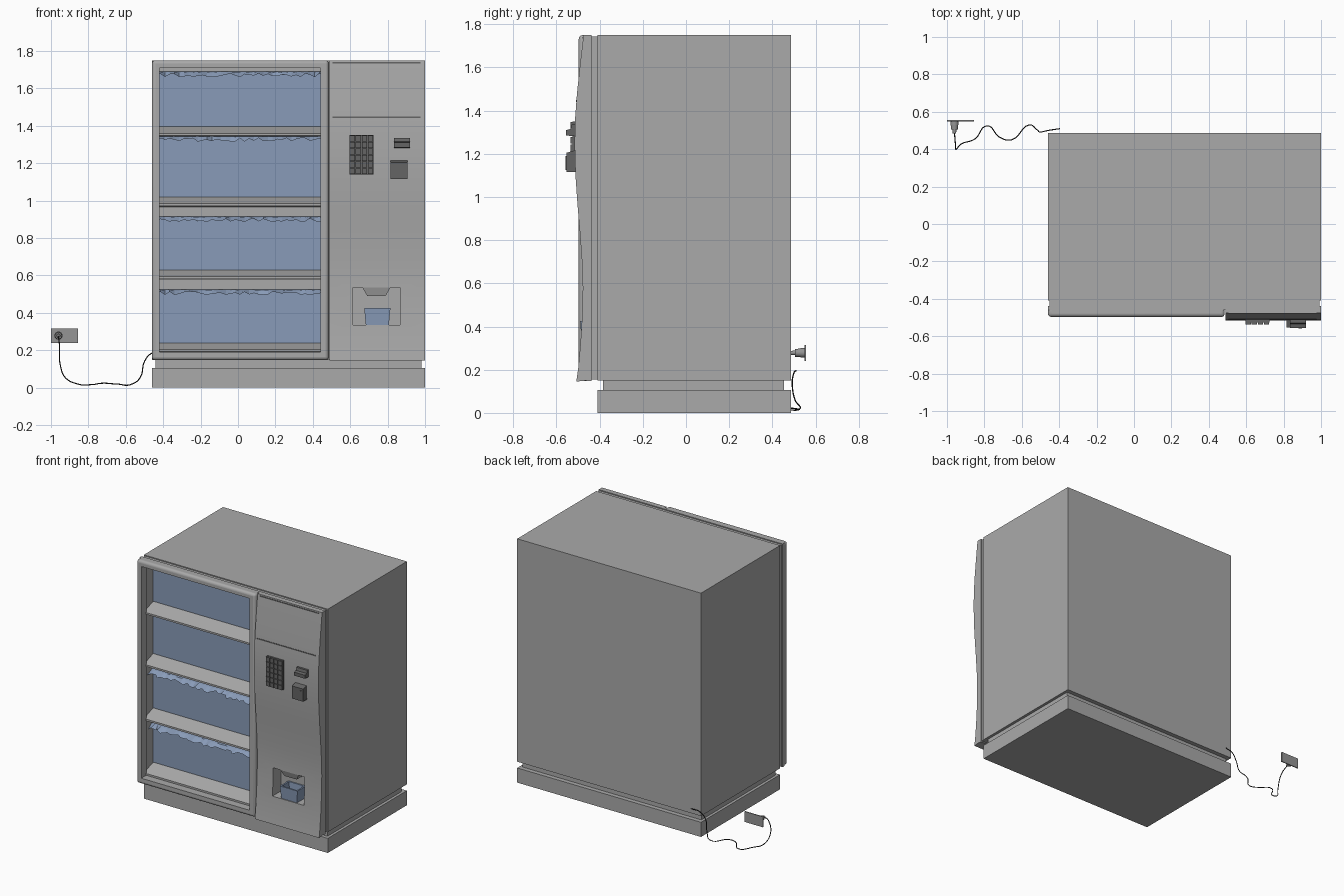
import bpy, bmesh, random
from mathutils import Vector

random.seed(4)
old = bpy.data.objects.get("Cube")
if old:
    bpy.data.objects.remove(old, do_unlink=True)


def material(name, r, g, b):
    m = bpy.data.materials.new(name)
    m.use_nodes = True
    m.diffuse_color = (r, g, b, 1)
    m.node_tree.nodes["Principled BSDF"].inputs["Base Color"].default_value = (r, g, b, 1)
    return m


GREY = material("cabinet grey", 0.4, 0.4, 0.4)
BLUE = material("ice blue", 0.25, 0.33, 0.48)
DARK = material("dark grey", 0.13, 0.13, 0.13)
PLATE = material("socket grey", 0.3, 0.3, 0.3)
BLACK = material("cord black", 0.02, 0.02, 0.02)


def finish(name, bm, mat):
    bmesh.ops.recalc_face_normals(bm, faces=bm.faces)
    me = bpy.data.meshes.new(name)
    bm.to_mesh(me)
    bm.free()
    ob = bpy.data.objects.new(name, me)
    bpy.context.collection.objects.link(ob)
    if mat:
        me.materials.append(mat)
    return ob


def box(name, x, y, z, mat, taper=1.0):
    """Box from (min, max) pairs; taper scales the bottom face."""
    bm = bmesh.new()
    bmesh.ops.create_cube(bm, size=1)
    for v in bm.verts:
        k = taper if v.co.z < 0 else 1
        v.co = [(a + b) / 2 + c * s * (b - a)
                for (a, b), c, s in zip((x, y, z), v.co, (k, k, 1))]
    return finish(name, bm, mat)


def prism(name, profile, x0, x1, mat):
    """Extrude a (y, z) profile along x."""
    bm = bmesh.new()
    f = bm.faces.new([bm.verts.new((x0, y, z)) for y, z in profile])
    ext = bmesh.ops.extrude_face_region(bm, geom=[f])["geom"]
    bmesh.ops.translate(bm, vec=(x1 - x0, 0, 0),
                        verts=[g for g in ext if isinstance(g, bmesh.types.BMVert)])
    return finish(name, bm, mat)


def cylinder(name, r1, r2, x, z, y0, y1, mat):
    bm = bmesh.new()
    bmesh.ops.create_cone(bm, cap_ends=True, segments=16, radius1=r1, radius2=r2, depth=1)
    for v in bm.verts:
        v.co = (x + v.co.x, y0 + (v.co.z + 0.5) * (y1 - y0), z + v.co.y)
    return finish(name, bm, mat)


def smooth(ob):
    bpy.ops.object.select_all(action="DESELECT")
    ob.select_set(True)
    bpy.context.view_layer.objects.active = ob
    bpy.ops.object.shade_smooth_by_angle()


def cut(ob, *cutters):
    for cutter in cutters:
        m = ob.modifiers.new("cut", "BOOLEAN")
        m.operation = "DIFFERENCE"
        m.solver = "EXACT"
        m.object = cutter


def helper(ob):
    ob.hide_render = True
    ob.hide_set(True)
    return ob


# Cutters for the door opening, the display interior and the dispenser recess
opening = helper(box("opening_cutter", (-0.42, 0.44), (-0.6, -0.42), (0.19, 1.71), None))
interior = helper(box("interior_cutter", (-0.44, 0.46), (-0.6, -0.33), (0.18, 1.72), None))
recess = helper(box("recess_cutter", (0.615, 0.865), (-0.6, -0.39), (0.335, 0.535), None))

# Cabinet, plinth and door seal
box("base_plinth", (-0.46, 1), (-0.41, 0.487), (0, 0.105), GREY)
box("base_neck", (-0.44, 0.98), (-0.385, 0.455), (0.105, 0.15), GREY)
cabinet = box("cabinet", (-0.46, 1), (-0.41, 0.487), (0.15, 1.75), GREY)
seal = box("door_seal", (-0.453, 0.993), (-0.44, -0.409), (0.155, 1.743), GREY)
cut(cabinet, interior, recess)
cut(seal, interior, recess)

# Backing shared by the door and the control panel
backing = box("door_backing", (-0.46, 1), (-0.46, -0.438), (0.147, 1.75), GREY)
cut(backing, opening, recess)

# Display door frame with rounded front edges
door = box("display_door", (-0.46, 0.485), (-0.497, -0.44), (0.147, 1.75), GREY)
bev = door.modifiers.new("round", "BEVEL")
bev.width = 0.018
bev.segments = 4
cut(door, opening)
smooth(door)

# Control panel with a wavy front
WAVE = [(-0.475, 1.75), (-0.49, 1.62), (-0.505, 1.48), (-0.514, 1.36), (-0.516, 1.24),
        (-0.512, 1.1), (-0.503, 0.97), (-0.492, 0.84), (-0.482, 0.7), (-0.478, 0.58),
        (-0.481, 0.45), (-0.489, 0.32), (-0.499, 0.21), (-0.508, 0.145)]
panel = prism("control_panel", WAVE + [(-0.439, 0.152), (-0.439, 1.75)], 0.489, 1, GREY)
cut(panel, recess)
smooth(panel)


def front_y(z):
    for (ya, za), (yb, zb) in zip(WAVE, WAVE[1:]):
        if zb <= z <= za:
            return ya + (yb - ya) * (za - z) / (za - zb)


for i, z in enumerate((1.738, 1.445)):
    y = front_y(z)
    box(f"panel_seam_{i}", (0.505, 0.975), (y - 0.002, y + 0.005), (z - 0.004, z + 0.004), DARK)


# Display windows, ice heaps and sloping shelf rails
def ice_fringe(name, top):
    bm = bmesh.new()
    n = 36
    rows = []
    for i in range(n + 1):
        x = -0.44 + 0.9 * i / n
        drop = random.uniform(0.01, 0.03)
        y = -0.385 + random.uniform(-0.02, 0.015)
        rows.append([bm.verts.new(c) for c in (
            (x, -0.335, top), (x, -0.355, top - random.uniform(0, 0.006)),
            (x, y, top - drop), (x, -0.335, top - drop + 0.002))])
    for a, b in zip(rows, rows[1:]):
        for j in range(4):
            k = (j + 1) % 4
            bm.faces.new((a[j], a[k], b[k], b[j]))
    bm.faces.new(rows[0])
    bm.faces.new(rows[-1])
    return finish(name, bm, BLUE)


for i, (low, high) in enumerate(((1.39, 1.69), (1.015, 1.345), (0.625, 0.915), (0.235, 0.525))):
    box(f"window_{i}", (-0.44, 0.46), (-0.337, -0.329), (low - 0.01, high), BLUE)
    ice_fringe(f"ice_fringe_{i}", high)
    t = low + 0.005
    prism(f"shelf_rail_{i}", [(-0.332, t), (-0.345, t), (-0.445, t - 0.035), (-0.445, t - 0.048),
                              (-0.332, t - 0.053)], -0.435, 0.455, GREY)

# Keypad with a grid of buttons
box("keypad", (0.595, 0.725), (-0.526, -0.5), (1.14, 1.35), DARK)
for r in range(6):
    for c in range(4):
        x, z = 0.597 + c * 0.0325, 1.142 + r * 0.035
        box(f"key_{r}_{c}", (x, x + 0.0285), (-0.536, -0.525), (z, z + 0.031), DARK)

# Card reader and coin slot
prism("card_reader", [(-0.5, 1.335), (-0.53, 1.335), (-0.535, 1.315), (-0.556, 1.31),
                      (-0.556, 1.285), (-0.5, 1.28)], 0.835, 0.92, DARK)
prism("coin_slot", [(-0.5, 1.22), (-0.553, 1.205), (-0.553, 1.115), (-0.5, 1.115)],
      0.815, 0.905, DARK)
box("coin_lever", (0.88, 0.897), (-0.558, -0.55), (1.125, 1.19), DARK)

# Dispenser chute and collecting bin
box("dispenser_chute", (0.665, 0.815), (-0.475, -0.392), (0.49, 0.535), GREY, 0.65)
bin_body = box("collecting_bin", (0.675, 0.815), (-0.49, -0.392), (0.336, 0.425), BLUE, 0.88)
hollow = helper(box("bin_cutter", (0.685, 0.805), (-0.48, -0.4), (0.37, 0.44), None, 0.9))
cut(bin_body, hollow)

# Wall socket, plug and power cord
box("wall_plate", (-1, -0.855), (0.549, 0.556), (0.24, 0.315), PLATE)
for name, r1, r2, y0, y1 in (("plug_disc", 0.022, 0.022, 0.53, 0.55),
                             ("plug_body", 0.018, 0.02, 0.505, 0.531),
                             ("plug_neck", 0.009, 0.011, 0.484, 0.506)):
    smooth(cylinder(name, r1, r2, -0.96, 0.278, y0, y1, PLATE))

PATH = [(-0.96, 0.49, 0.278), (-0.955, 0.43, 0.23), (-0.95, 0.4, 0.12), (-0.92, 0.43, 0.05),
        (-0.85, 0.455, 0.018), (-0.785, 0.525, 0.016), (-0.72, 0.465, 0.024),
        (-0.655, 0.45, 0.02), (-0.56, 0.53, 0.022), (-0.52, 0.505, 0.06),
        (-0.5, 0.492, 0.14), (-0.46, 0.5, 0.185), (-0.395, 0.51, 0.195)]
cu = bpy.data.curves.new("power_cord", "CURVE")
cu.dimensions = "3D"
cu.bevel_depth = 0.003
cu.bevel_resolution = 2
cu.resolution_u = 6
cu.use_fill_caps = True
sp = cu.splines.new("BEZIER")
sp.bezier_points.add(len(PATH) - 1)
for p, co in zip(sp.bezier_points, PATH):
    p.co = Vector(co)
    p.handle_left_type = p.handle_right_type = "AUTO"
cu.materials.append(BLACK)
bpy.context.collection.objects.link(bpy.data.objects.new("power_cord", cu))
